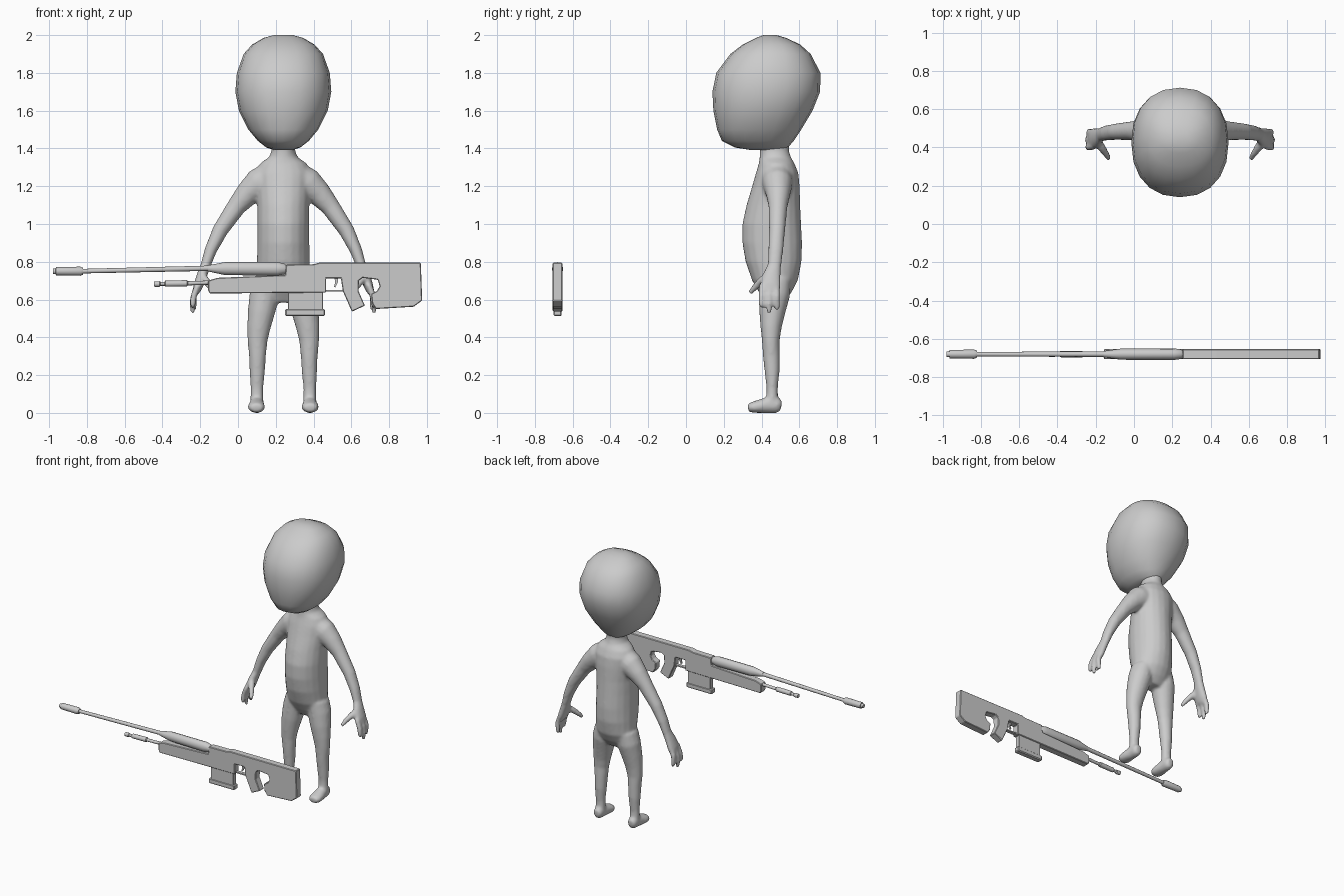
import bpy, bmesh, math
from mathutils import Vector

CX = 0.24      # figure centre line
GY = -0.68     # rifle centre plane


def material(name, value):
    m = bpy.data.materials.new(name)
    m.diffuse_color = (value, value, value, 1)
    return m


GREY = material("plain grey", 0.6)


def finish(bm, name, smooth):
    bmesh.ops.recalc_face_normals(bm, faces=bm.faces)
    me = bpy.data.meshes.new(name)
    bm.to_mesh(me)
    bm.free()
    ob = bpy.data.objects.new(name, me)
    bpy.context.collection.objects.link(ob)
    me.materials.append(GREY)
    for p in me.polygons:
        p.use_smooth = smooth
    return ob


def loft(bm, rings, ref=(0, 1, 0), axis=None, n=20, power=2.0):
    """Capped skin through rings (x, y, z, side radius, ref radius)."""
    pts = [Vector(r[:3]) for r in rings]
    loops = []
    for i, r in enumerate(rings):
        t = Vector(axis) if axis else pts[min(i + 1, len(pts) - 1)] - pts[max(i - 1, 0)]
        t.normalize()
        v = Vector(ref)
        v = (v - t * v.dot(t)).normalized()
        u = v.cross(t)
        loop = []
        for k in range(n):
            a = 2 * math.pi * k / n
            c, s = math.cos(a), math.sin(a)
            c = math.copysign(abs(c) ** (2 / power), c)
            s = math.copysign(abs(s) ** (2 / power), s)
            loop.append(bm.verts.new(pts[i] + u * c * r[3] + v * s * r[4]))
        loops.append(loop)
    faces = [bm.faces.new(loops[0][::-1]), bm.faces.new(loops[-1])]
    for a, b in zip(loops, loops[1:]):
        for k in range(n):
            faces.append(bm.faces.new((a[k], a[(k + 1) % n], b[(k + 1) % n], b[k])))
    bmesh.ops.recalc_face_normals(bm, faces=faces)


def slices(rows):
    """Horizontal rings from (z, half width, front y, back y)."""
    return [(CX, (f + b) / 2, z, w, (b - f) / 2) for z, w, f, b in rows]


# Head: large rounded skull tapering to a low forward chin
bm = bmesh.new()
loft(bm, slices([
    (1.392, .05, .34, .52), (1.405, .09, .26, .54), (1.44, .135, .19, .57),
    (1.50, .185, .165, .61), (1.60, .235, .145, .67), (1.70, .254, .14, .71),
    (1.80, .246, .16, .712), (1.90, .21, .235, .66), (1.95, .165, .30, .605),
    (1.985, .105, .37, .53), (2.0, .05, .41, .48)]), axis=(0, 0, 1), power=2.25)
head = finish(bm, "head", True)

# Body: torso, arms, hands, legs and feet fused into one smooth skin
bm = bmesh.new()
loft(bm, slices([
    (.585, .09, .42, .52), (.64, .13, .385, .56), (.70, .142, .35, .592),
    (.80, .14, .315, .612), (.90, .138, .298, .615), (1.0, .138, .298, .61),
    (1.1, .138, .32, .605), (1.2, .145, .35, .602), (1.27, .15, .37, .595),
    (1.32, .125, .385, .575), (1.355, .075, .39, .555), (1.39, .062, .39, .545),
    (1.45, .07, .38, .55)]), axis=(0, 0, 1))
for s in (-1, 1):
    def limb(rows, **kw):
        loft(bm, [(CX + s * r[0], *r[1:]) for r in rows], n=16, **kw)

    # arm
    limb([(.06, .48, 1.25, .085, .085), (.13, .485, 1.21, .085, .08),
          (.19, .488, 1.16, .066, .065), (.25, .487, 1.09, .051, .05),
          (.335, .482, .965, .042, .043), (.385, .475, .86, .033, .04),
          (.412, .468, .78, .027, .037), (.43, .455, .73, .028, .048),
          (.45, .448, .675, .026, .056), (.462, .443, .64, .02, .05)])
    # fingers
    for y0, y1, dx, zt in ((.405, .40, .475, .56), (.442, .44, .478, .528), (.478, .482, .468, .545)):
        limb([(.45, y0, .68, .018, .018), (.474, (y0 + y1) / 2, .62, .018, .018),
              (dx + .005, y1, .575, .016, .016), (dx, y1, zt - .003, .012, .012)])
    # thumb
    limb([(.435, .44, .73, .022, .022), (.41, .40, .70, .022, .022),
          (.385, .365, .665, .018, .018), (.37, .338, .635, .013, .013)], ref=(0, 0, 1))
    # leg
    limb([(.085, .47, .70, .07, .085), (.10, .468, .62, .08, .082),
          (.117, .456, .53, .072, .069), (.13, .45, .45, .062, .056),
          (.137, .449, .38, .053, .047), (.137, .452, .30, .045, .045),
          (.138, .456, .22, .041, .04), (.14, .456, .13, .034, .03),
          (.14, .455, .04, .036, .032)])
    # foot
    limb([(.14, .505, .04, .024, .028), (.14, .485, .042, .035, .043),
          (.14, .44, .043, .038, .045), (.142, .39, .035, .045, .036),
          (.142, .355, .03, .047, .03), (.142, .328, .027, .032, .022)], ref=(0, 0, 1))
body = finish(bm, "body", True)
mod = body.modifiers.new("fuse", 'REMESH')
mod.mode = 'VOXEL'
mod.voxel_size = .009
mod.use_smooth_shade = True
mod = body.modifiers.new("soften", 'SMOOTH')
mod.factor = .5
mod.iterations = 9


# Rifle helpers
def plate(name, outline, half, bevel=.004):
    """Side outline (x, z) given thickness across the rifle."""
    bm = bmesh.new()
    f = bm.faces.new([bm.verts.new((x, GY - half, z)) for x, z in outline])
    ext = bmesh.ops.extrude_face_region(bm, geom=[f])
    moved = [g for g in ext["geom"] if isinstance(g, bmesh.types.BMVert)]
    bmesh.ops.translate(bm, verts=moved, vec=(0, 2 * half, 0))
    ob = finish(bm, name, False)
    if bevel:
        mod = ob.modifiers.new("edge", 'BEVEL')
        mod.width = bevel
        mod.segments = 1
        mod.limit_method = 'ANGLE'
    return ob


def box(name, x0, x1, z0, z1, half, bevel=0):
    return plate(name, [(x0, z0), (x1, z0), (x1, z1), (x0, z1)], half, bevel)


def rod(name, rows, n=12):
    """Turned part along x from (x, z, radius) or (x, z, height, depth)."""
    bm = bmesh.new()
    loft(bm, [(r[0], GY, r[1], r[-1], r[2]) for r in rows],
         ref=(0, 0, 1), axis=(1, 0, 0), n=n)
    ob = finish(bm, name, False)
    bpy.context.view_layer.objects.active = ob
    ob.select_set(True)
    bpy.ops.object.shade_smooth_by_angle(angle=math.radians(35))
    ob.select_set(False)


# Receiver with grip, open thumb hole and shoulder stock
plate("receiver_and_stock", [
    (-.158, .70), (-.11, .715), (.25, .73), (.255, .785), (.40, .787), (.43, .795),
    (.968, .795), (.975, .595), (.93, .562), (.73, .55), (.71, .58), (.705, .63),
    (.735, .645), (.75, .67), (.74, .705), (.66, .715), (.64, .70), (.638, .645),
    (.672, .568), (.603, .536), (.555, .645), (.545, .712), (.466, .712),
    (.466, .637), (-.15, .632), (-.158, .65)], .026)
# Trigger guard and trigger
box("trigger_guard", .46, .56, .642, .651, .012)
plate("trigger", [(.51, .72), (.53, .72), (.528, .69), (.515, .665), (.508, .668), (.515, .69)], .006, 0)
# Magazine and its base
box("magazine", .265, .45, .53, .65, .019, .003)
box("magazine_base", .25, .46, .513, .55, .022, .006)
# Barrel, muzzle and fore shroud
rod("barrel", [(-.84, .75, .012), (-.10, .767, .014)])
rod("muzzle", [(-.98, .75, .014), (-.965, .75, .016), (-.964, .75, .022),
               (-.835, .75, .024), (-.82, .75, .018)])
rod("shroud", [(-.16, .765, .016, .016), (-.07, .764, .034, .029), (.21, .762, .036, .03),
               (.245, .762, .028, .025), (.255, .762, .02, .02)])
# Folded support under the barrel
rod("support", [(-.445, .682, .014), (-.415, .682, .015), (-.41, .683, .010),
                (-.39, .683, .010), (-.385, .684, .016), (-.27, .686, .017),
                (-.265, .686, .011), (-.14, .69, .011)])
